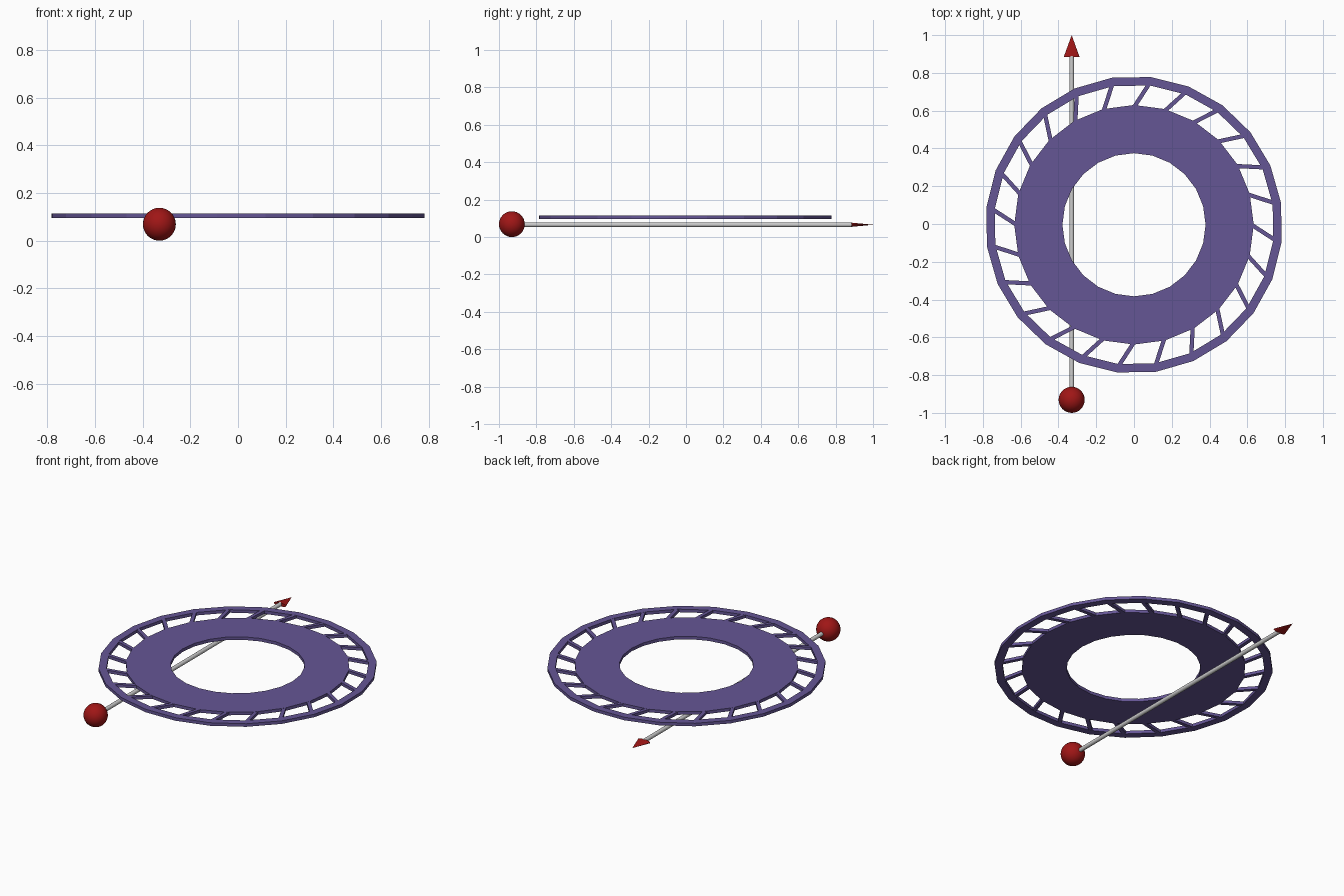
import bpy, bmesh
from math import pi, cos, sin, radians
from mathutils import Matrix, Vector

if "Cube" in bpy.data.objects:
    bpy.data.objects.remove(bpy.data.objects["Cube"])

N = 24
Z0, Z1 = 0.096, 0.115
CY = -0.004
SX = -0.33


def material(name, rgb):
    m = bpy.data.materials.new(name)
    m.diffuse_color = (*rgb, 1)
    m.use_nodes = True
    m.node_tree.nodes["Principled BSDF"].inputs["Base Color"].default_value = m.diffuse_color
    return m


purple = material("purple", (0.13, 0.092, 0.30))
red = material("red", (0.35, 0.008, 0.008))


def finish(bm, name, mat=None, smooth=False):
    bmesh.ops.recalc_face_normals(bm, faces=bm.faces)
    me = bpy.data.meshes.new(name)
    bm.to_mesh(me)
    bm.free()
    for p in me.polygons:
        p.use_smooth = smooth
    if mat:
        me.materials.append(mat)
    ob = bpy.data.objects.new(name, me)
    bpy.context.collection.objects.link(ob)
    return ob


def polar(r, a, z=0.0):
    return Vector((r * cos(a), CY + r * sin(a), z))


def flat_ring(name, r_in, r_out, offset):
    bm = bmesh.new()
    loops = []
    for i in range(N):
        a = 2 * pi * i / N + offset
        loops.append([bm.verts.new(polar(r, a, z)) for r, z in
                      ((r_in, Z0), (r_out, Z0), (r_out, Z1), (r_in, Z1))])
    for i in range(N):
        p, q = loops[i], loops[(i + 1) % N]
        for k in range(4):
            m = (k + 1) % 4
            bm.faces.new((p[k], q[k], q[m], p[m]))
    return finish(bm, name, purple)


# Wide inner disc and thin outer rim, rim turned relative to the disc
TWIST = radians(-6.5)
flat_ring("inner_disc", 0.379, 0.634, 0)
flat_ring("outer_rim", 0.742, 0.787, TWIST)

# Slanted spokes joining disc corners to rim corners
bm = bmesh.new()
for i in range(N):
    a = 2 * pi * i / N
    p, q = polar(0.622, a), polar(0.76, a + TWIST)
    d = q - p
    mat = (Matrix.Translation((p + q) / 2 + Vector((0, 0, (Z0 + Z1) / 2)))
           @ d.to_track_quat('X', 'Z').to_matrix().to_4x4()
           @ Matrix.Diagonal((d.length, 0.022, (Z1 - Z0) * 0.94, 1)))
    bmesh.ops.create_cube(bm, size=1, matrix=mat)
finish(bm, "spokes", purple)

# Ball at the front end of the axis rod
bm = bmesh.new()
bmesh.ops.create_uvsphere(bm, u_segments=32, v_segments=16, radius=0.069,
                          matrix=Matrix.Translation((SX, -0.931, 0.069)))
finish(bm, "ball", red, True)


def along_y(name, r1, r2, y0, y1, z, mat=None, flatten=1.0):
    bm = bmesh.new()
    m = (Matrix.Translation((SX, (y0 + y1) / 2, z))
         @ Matrix.Diagonal((1, 1, flatten, 1)) @ Matrix.Rotation(-pi / 2, 4, 'X'))
    bmesh.ops.create_cone(bm, cap_ends=True, segments=24, radius1=r1,
                          radius2=r2, depth=y1 - y0, matrix=m)
    ob = finish(bm, name, mat)
    bpy.ops.object.select_all(action='DESELECT')
    bpy.context.view_layer.objects.active = ob
    ob.select_set(True)
    bpy.ops.object.shade_smooth_by_angle(angle=radians(40))


# Rod and flattened arrow tip
along_y("rod", 0.0125, 0.0125, -0.93, 0.89, 0.066)
along_y("arrow_tip", 0.042, 0.0, 0.884, 1.0, 0.066, red, 0.27)
